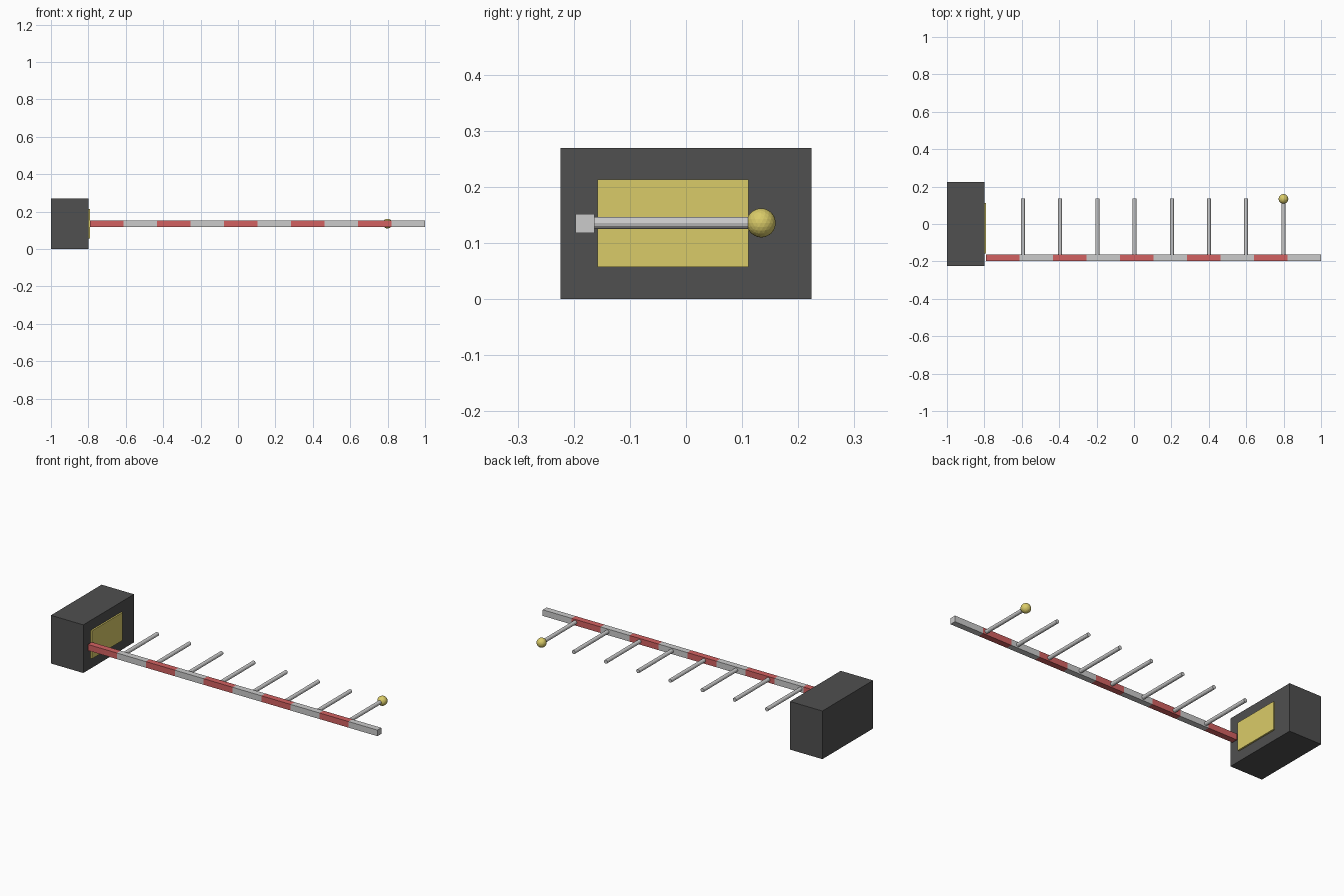
import bpy
from math import radians

if "Cube" in bpy.data.objects:
    bpy.data.objects.remove(bpy.data.objects["Cube"])


def material(name, rgb):
    m = bpy.data.materials.new(name)
    m.diffuse_color = (*rgb, 1)
    m.use_nodes = True
    m.node_tree.nodes["Principled BSDF"].inputs["Base Color"].default_value = m.diffuse_color
    return m


DARK = material("dark_grey", (0.08, 0.08, 0.08))
GOLD = material("gold", (0.70, 0.60, 0.14))
RED = material("red", (0.65, 0.12, 0.12))


def finish(name, mat=None):
    ob = bpy.context.object
    ob.name = name
    if mat:
        ob.data.materials.append(mat)
    return ob


def box(name, lo, hi, mat=None):
    centre = [(a + b) / 2 for a, b in zip(lo, hi)]
    bpy.ops.mesh.primitive_cube_add(size=1, location=centre)
    bpy.context.object.scale = [b - a for a, b in zip(lo, hi)]
    bpy.ops.object.transform_apply(location=False, rotation=False, scale=True)
    return finish(name, mat)


# Base block with a thin panel on its inner face
box("base_block", (-1.0, -0.224, 0), (-0.8, 0.224, 0.269), DARK)
box("panel", (-0.802, -0.158, 0.057), (-0.791, 0.111, 0.213), GOLD)

# Striped square bar made of ten alternating segments
MID_Z = 0.135
START, COUNT = -0.79, 10
STEP = (1.0 - START) / COUNT
for i in range(COUNT):
    x = START + i * STEP
    box(f"bar_segment_{i + 1}", (x, -0.197, MID_Z - 0.017),
        (x + STEP, -0.163, MID_Z + 0.017), RED if i % 2 == 0 else None)

# Row of round pegs pointing back from the bar
PEG_START, PEG_END = -0.18, 0.136
for i in range(8):
    x = -0.594 + i * 0.199
    bpy.ops.mesh.primitive_cylinder_add(
        vertices=12, radius=0.0107, depth=PEG_END - PEG_START,
        location=(x, (PEG_START + PEG_END) / 2, MID_Z + 0.001),
        rotation=(radians(90), 0, 0))
    finish(f"peg_{i + 1}")

# Faceted ball on the tip of the last peg
bpy.ops.mesh.primitive_ico_sphere_add(
    subdivisions=3, radius=0.026, location=(0.799, 0.134, MID_Z + 0.001))
finish("tip_ball", GOLD)
